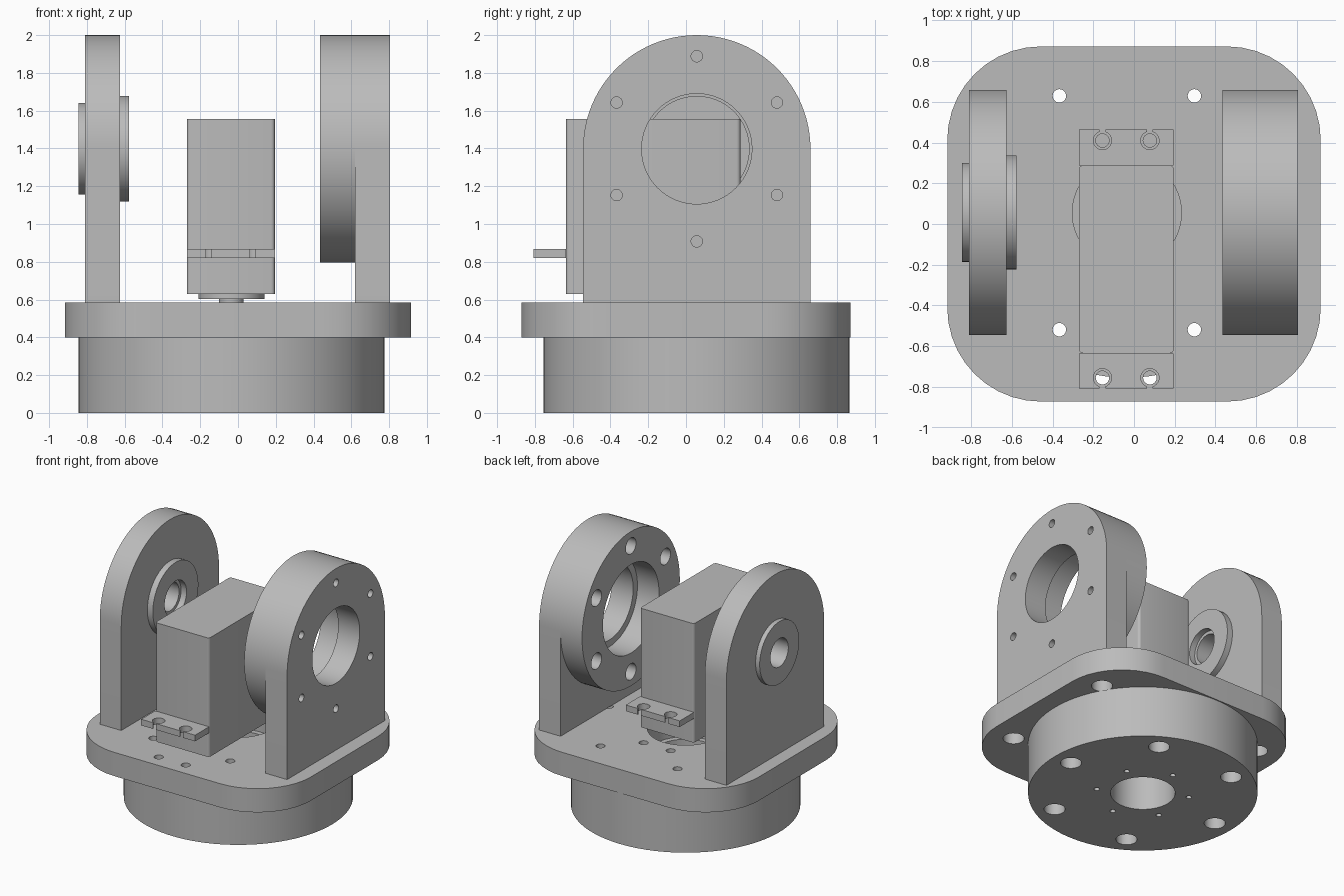
import bpy, bmesh, math
from mathutils import Vector, Matrix

cube = bpy.data.objects.get("Cube")
if cube:
    bpy.data.objects.remove(cube)

grey = bpy.data.materials.new("plain_grey")
grey.use_nodes = True
colour = (0.5, 0.5, 0.5, 1)
grey.diffuse_color = colour
grey.node_tree.nodes["Principled BSDF"].inputs["Base Color"].default_value = colour

AXIS = Vector((-0.035, 0.055))   # vertical turning axis
PIVOT = Vector((0.057, 1.398))   # horizontal pivot axis in y, z
ARCH_R = 0.602


def finish(name, bm):
    bmesh.ops.recalc_face_normals(bm, faces=bm.faces)
    mesh = bpy.data.meshes.new(name)
    bm.to_mesh(mesh)
    bm.free()
    mesh.materials.append(grey)
    obj = bpy.data.objects.new(name, mesh)
    bpy.context.scene.collection.objects.link(obj)
    return obj


def prism(name, outline, lo, hi, along="z"):
    """Extrude a 2D outline along z (x, y points) or x (y, z points)."""
    def place(p, t):
        return (p[0], p[1], t) if along == "z" else (t, p[0], p[1])
    bm = bmesh.new()
    face = bm.faces.new([bm.verts.new(place(p, lo)) for p in outline])
    made = bmesh.ops.extrude_face_region(bm, geom=[face])["geom"]
    shift = Vector(place((0, 0), hi - lo))
    bmesh.ops.translate(bm, vec=shift, verts=[v for v in made if isinstance(v, bmesh.types.BMVert)])
    return finish(name, bm)


def arc(c, r, start, end, n):
    angles = [math.radians(start + (end - start) * i / n) for i in range(n + 1)]
    return [(c[0] + r * math.cos(a), c[1] + r * math.sin(a)) for a in angles]


def disc(name, c, r, lo, hi, along="z", n=64):
    return prism(name, arc(c, r, 0, 360, n)[:-1], lo, hi, along)


def rounded(name, x0, x1, y0, y1, r, lo, hi, n):
    pts = []
    for i, (x, y) in enumerate([(x1 - r, y1 - r), (x0 + r, y1 - r), (x0 + r, y0 + r), (x1 - r, y0 + r)]):
        pts += arc((x, y), r, 90 * i, 90 * i + 90, n)
    return prism(name, pts, lo, hi)


def cut(obj, cutters):
    bpy.context.view_layer.objects.active = obj
    for c in cutters:
        c.hide_render = True
        mod = obj.modifiers.new("cut", "BOOLEAN")
        mod.operation = "DIFFERENCE"
        mod.solver = "EXACT"
        mod.object = c
        bpy.ops.object.modifier_apply(modifier=mod.name)
        bpy.data.objects.remove(c)


def hole(c, r, lo, hi, along="z"):
    return disc("cutter", c, r, lo, hi, along, 24 if r < 0.1 else 64)


def circle_of(c, r, start):
    return arc(c, r, start, start + 300, 5)


bolts = circle_of(AXIS, 0.663, 0)
tab_holes = [(x, y) for x in (-0.155, 0.078) for y in (-0.755, 0.41)]

# Round base with centre bore, bolt counterbores and small screw holes
base = disc("round_base", AXIS, 0.81, 0, 0.4, n=96)
cut(base, [hole(AXIS, 0.228, -0.1, 0.5)]
    + [hole(p, 0.075, -0.1, 0.28) for p in bolts]
    + [hole(p, 0.033, 0.2, 0.5) for p in bolts]
    + [hole(p, 0.02, -0.1, 0.25) for p in circle_of(AXIS, 0.33, 30)])

# Rounded square plate
plate = rounded("turntable_plate", -0.917, 0.917, -0.872, 0.872, 0.46, 0.4, 0.585, 10)
cut(plate, [hole(AXIS, 0.268, 0.3, 0.7)]
    + [hole(p, 0.033, 0.3, 0.7) for p in bolts + tab_holes]
    + [hole((x, y), 0.075, 0.3, 0.5) for x in (-0.715, 0.715) for y in (-0.47, 0.5)])

# Arched side walls
arch = [(PIVOT.x - ARCH_R, 0.585), (PIVOT.x + ARCH_R, 0.585)] + arc(PIVOT, ARCH_R, 0, 180, 48)
bearing_wall = prism("bearing_wall", arch, -0.81, -0.625, "x")
drive_wall = prism("drive_wall", arch, 0.62, 0.805, "x")
cut(bearing_wall, [hole(PIVOT, 0.11, -1, -0.5, "x")])
ring_bolts = circle_of(PIVOT, 0.49, 30)
cut(drive_wall, [hole(PIVOT, 0.292, 0.5, 1, "x")]
    + [hole(p, 0.03, 0.5, 1, "x") for p in ring_bolts])

# Thick ring on the inside of the drive wall
ring = disc("drive_ring", PIVOT, ARCH_R, 0.435, 0.62, "x", 96)
cut(ring, [hole(PIVOT, 0.345, 0.3, 0.7, "x")]
    + [hole(p, 0.063, 0.3, 0.7, "x") for p in ring_bolts])

# Bearing collars on both faces of the other wall
inner = disc("inner_collar", PIVOT, 0.28, -0.625, -0.578, "x")
cut(inner, [hole(PIVOT, 0.135, -0.7, -0.5, "x")])
outer = disc("outer_collar", PIVOT, 0.243, -0.845, -0.81, "x")
cut(outer, [hole(PIVOT, 0.11, -0.9, -0.7, "x")])

# Motor body, mounting tabs, output hub and shaft
body = rounded("motor_body", -0.27, 0.195, -0.635, 0.288, 0.02, 0.63, 1.557, 4)
for name, y0, y1, edge in (("front_tab", -0.807, -0.635, -0.807), ("rear_tab", 0.288, 0.463, 0.463)):
    tab = prism(name, [(-0.27, y0), (0.195, y0), (0.195, y1), (-0.27, y1)], 0.82, 0.868)
    for x, y in tab_holes:
        if y0 < y < y1:
            a, b = sorted((y, edge + math.copysign(0.05, edge)))
            slot = [(x - 0.014, a), (x + 0.014, a), (x + 0.014, b), (x - 0.014, b)]
            cut(tab, [hole((x, y), 0.045, 0.7, 1), prism("cutter", slot, 0.7, 1)])
disc("output_hub", AXIS, 0.175, 0.603, 0.63)
disc("output_shaft", AXIS, 0.065, 0.54, 0.603, n=32)

# Smooth the round surfaces, keep the machined edges crisp
bpy.ops.object.select_all(action="DESELECT")
for obj in bpy.context.scene.objects:
    if obj.type == "MESH":
        obj.select_set(True)
        bpy.context.view_layer.objects.active = obj
bpy.ops.object.shade_smooth_by_angle(angle=math.radians(30))
bpy.ops.object.select_all(action="DESELECT")
